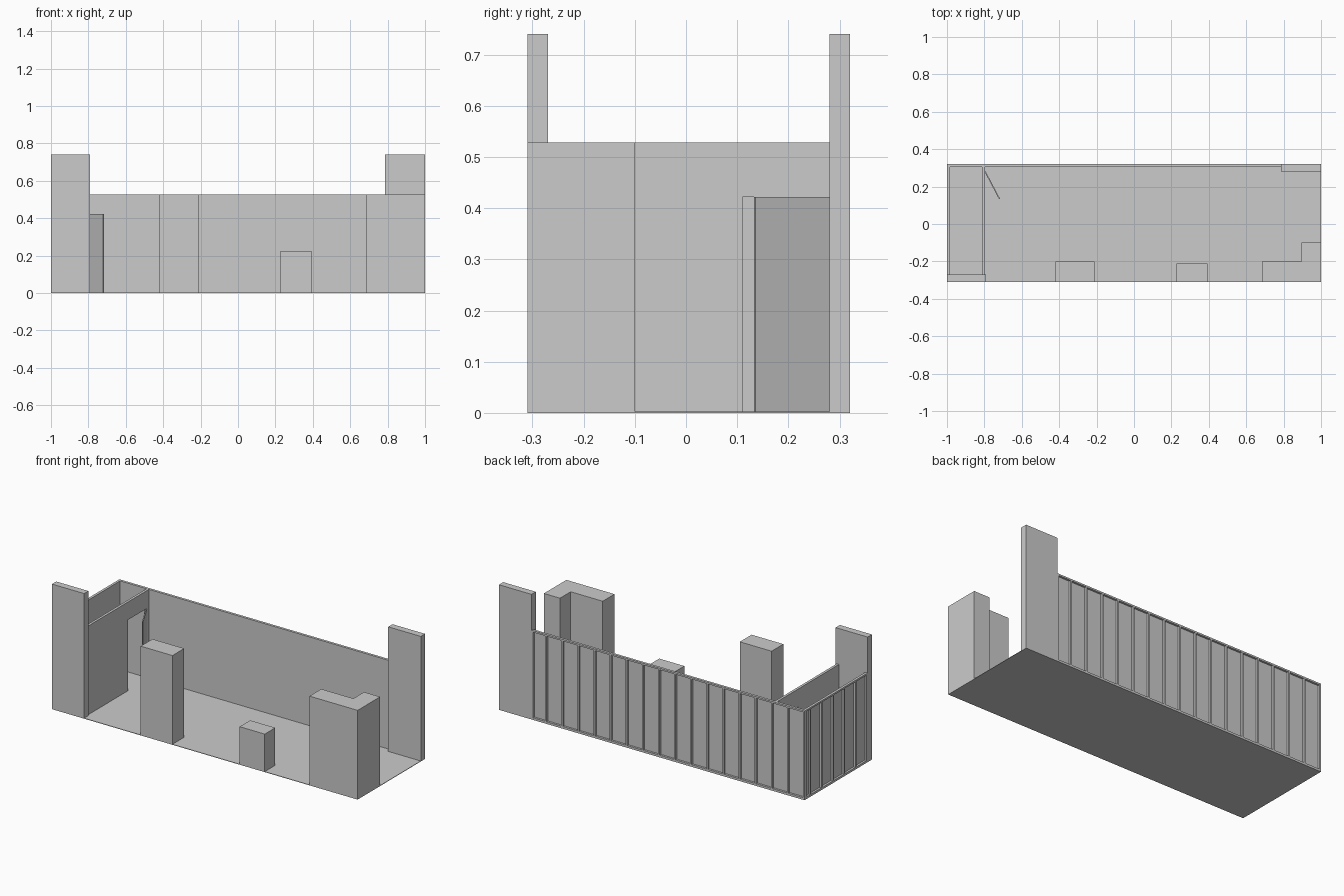
import bpy
import bmesh
from math import atan2, hypot
from mathutils import Matrix, Vector

if "Cube" in bpy.data.objects:
    bpy.data.objects.remove(bpy.data.objects["Cube"], do_unlink=True)

# Single flat colour
grey = bpy.data.materials.new("light_grey")
grey.use_nodes = True
COLOUR = (0.6, 0.6, 0.6, 1)
grey.diffuse_color = COLOUR
grey.node_tree.nodes["Principled BSDF"].inputs["Base Color"].default_value = COLOUR

FLOOR = 0.003
WALL_H = 0.528
TOWER_H = 0.74
BACK, FRONT = 0.32, -0.31
THICK = 0.015      # whole stud wall
SKIN = 0.003       # inner sheet of a stud wall
STUD = 0.01
PITCH = 0.1055


def finish(name, bm):
    mesh = bpy.data.meshes.new(name)
    bm.to_mesh(mesh)
    bm.free()
    mesh.materials.append(grey)
    obj = bpy.data.objects.new(name, mesh)
    bpy.context.collection.objects.link(obj)
    return obj


def boxes(name, *spans):
    """One object from boxes given as (x0, x1, y0, y1, z0, z1)."""
    bm = bmesh.new()
    for x0, x1, y0, y1, z0, z1 in spans:
        centre = Vector((x0 + x1, y0 + y1, z0 + z1)) / 2
        size = Matrix.Diagonal((x1 - x0, y1 - y0, z1 - z0, 1))
        bmesh.ops.create_cube(bm, size=1, matrix=Matrix.Translation(centre) @ size)
    return finish(name, bm)


def prism(name, outline, z0, z1):
    """Upright solid from a plan outline."""
    bm = bmesh.new()
    face = bm.faces.new([bm.verts.new((x, y, z0)) for x, y in outline])
    top = bmesh.ops.extrude_face_region(bm, geom=[face])["geom"]
    bmesh.ops.translate(bm, vec=(0, 0, z1 - z0),
                        verts=[v for v in top if isinstance(v, bmesh.types.BMVert)])
    bmesh.ops.recalc_face_normals(bm, faces=bm.faces)
    return finish(name, bm)


def stud_wall(name, length):
    """Wall along local +x, sheet on the -y side, open studs up to y = 0."""
    inner = -THICK + SKIN
    parts = [(0, length, -THICK, inner, FLOOR, WALL_H),
             (0, length, inner, 0, FLOOR, FLOOR + STUD),
             (0, length, inner, 0, WALL_H - STUD, WALL_H)]
    starts = [i * PITCH for i in range(int((length - STUD) / PITCH) + 1)]
    if length - STUD - starts[-1] > STUD:
        starts.append(length - STUD)
    for s in starts:
        parts.append((s, s + STUD, inner, 0, FLOOR + STUD, WALL_H - STUD))
    return boxes(name, *parts)


# Floor
boxes("floor", (-1, 1, FRONT, BACK, 0, FLOOR))

# Tall corner panels
boxes("front_tall_panel", (-1, -0.79, FRONT, -0.27, FLOOR, TOWER_H))
boxes("back_tall_panel", (0.787, 1, 0.28, BACK, FLOOR, TOWER_H))

# Framed outer walls
back_wall = stud_wall("back_wall", 1.787)
back_wall.location = (-1, BACK, 0)
end_wall = stud_wall("end_wall", 0.575)
end_wall.matrix_world = Matrix.Translation((-1, -0.27, 0)) @ Matrix.Rotation(atan2(1, 0), 4, "Z")

# Partition with doorway
P0, P1 = -0.812, -0.797
DOOR_H = 0.422
boxes("partition_wall",
      (P0, P1, -0.27, 0.11, FLOOR, WALL_H),
      (P0, P1, 0.28, BACK - THICK, FLOOR, WALL_H),
      (P0, P1, 0.11, 0.28, DOOR_H, WALL_H))

# Open door leaf
hinge, tip = Vector((P1, 0.282)), Vector((-0.719, 0.134))
swing = tip - hinge
door = boxes("open_door", (0, hypot(*swing), -0.003, 0.003, FLOOR, DOOR_H))
door.location = (hinge.x, hinge.y, 0)
door.rotation_euler.z = atan2(swing.y, swing.x)

# Counters and plinths along the front
boxes("tall_plinth", (-0.42, -0.212, FRONT, -0.2, FLOOR, WALL_H))
boxes("low_plinth", (0.228, 0.392, FRONT, -0.212, FLOOR, 0.225))
prism("corner_counter",
      [(0.685, FRONT), (1, FRONT), (1, -0.1), (0.895, -0.1), (0.895, -0.2), (0.685, -0.2)],
      FLOOR, WALL_H)
